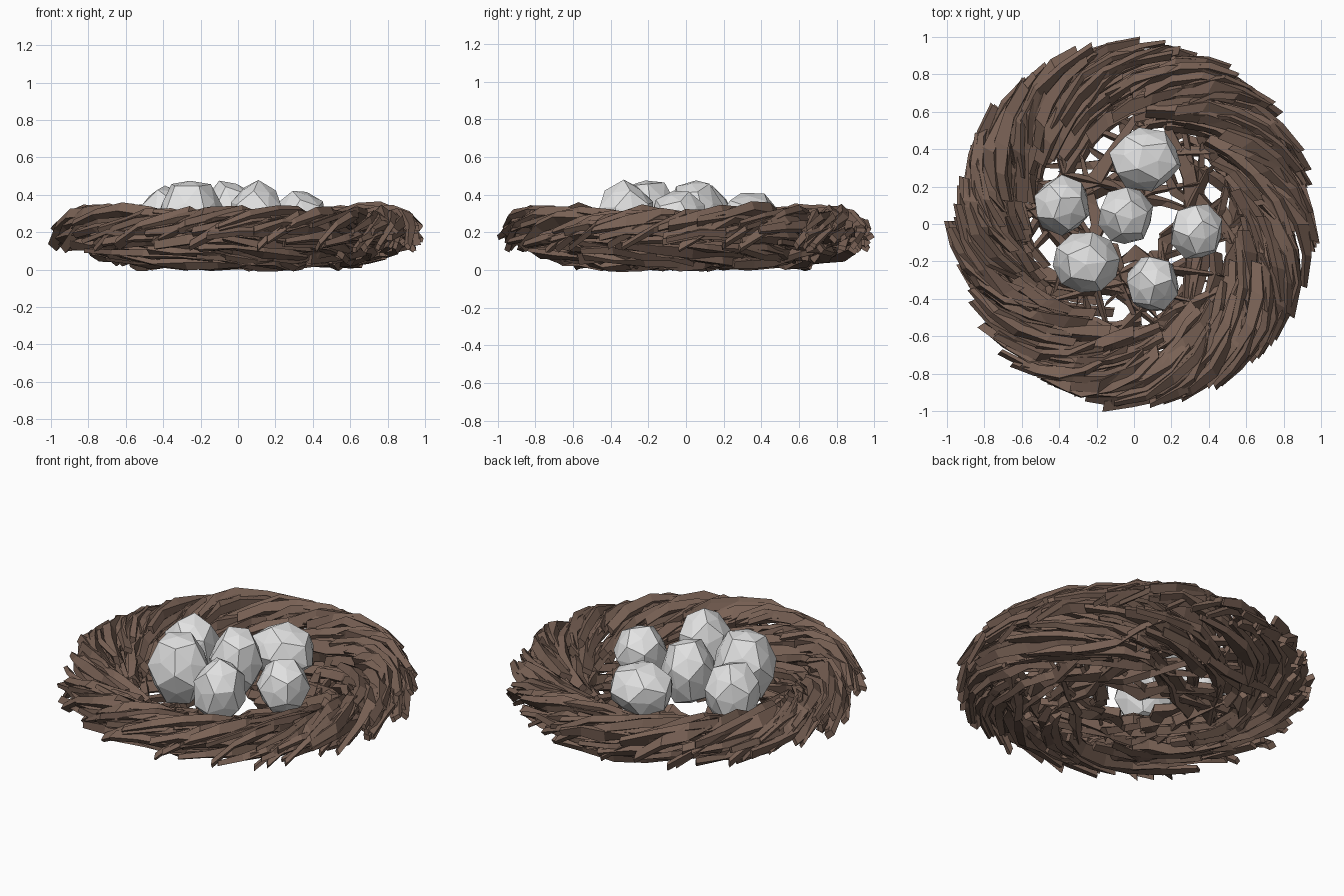
import bpy, bmesh, math, random
from mathutils import Vector, Matrix, Euler

random.seed(11)
cube = bpy.data.objects.get("Cube")
if cube:
    bpy.data.objects.remove(cube)


def material(name, rgb):
    m = bpy.data.materials.new(name)
    m.use_nodes = True
    m.diffuse_color = (*rgb, 1)
    m.node_tree.nodes["Principled BSDF"].inputs["Base Color"].default_value = (*rgb, 1)
    return m


twig_brown = material("twig brown", (0.19, 0.12, 0.09))
egg_grey = material("egg grey", (0.77, 0.77, 0.77))


def finish(bm, name, mat):
    bmesh.ops.recalc_face_normals(bm, faces=bm.faces)
    mesh = bpy.data.meshes.new(name)
    bm.to_mesh(mesh)
    bm.free()
    mesh.materials.append(mat)
    ob = bpy.data.objects.new(name, mesh)
    bpy.context.collection.objects.link(ob)
    return ob


def jit(a):
    return random.uniform(-a, a)


def add_twig(bm, angle, span, r, z, width, thick, steps=5):
    """Four-sided stick swirling clockwise; r and z are start, middle, end."""
    roll = jit(1.2)
    rings = []
    for i in range(steps):
        t = i / (steps - 1)
        blend = ((1 - t) * (1 - 2 * t), 4 * t * (1 - t), t * (2 * t - 1))
        rad = sum(b * v for b, v in zip(blend, r)) + jit(0.012)
        h = sum(b * v for b, v in zip(blend, z)) + jit(0.012)
        a = angle - span * t
        out = Vector((math.cos(a), math.sin(a), 0))
        up = Vector((0, 0, 1))
        size = 0.7 + 0.5 * math.sin(math.pi * min(1, t + 0.15)) + jit(0.15)
        tw = roll + jit(0.4)
        side = (out * math.cos(tw) + up * math.sin(tw)) * width * size / 2
        top = (up * math.cos(tw) - out * math.sin(tw)) * thick * size / 2
        c = out * rad + up * h
        rings.append([bm.verts.new(c + side * u + top * v)
                      for u, v in ((-1, -1), (1, -1), (1, 1), (-1, 1))])
    for p, q in zip(rings, rings[1:]):
        for k in range(4):
            bm.faces.new((p[k], p[k - 1], q[k - 1], q[k]))
    bm.faces.new(rings[0])
    bm.faces.new(rings[-1][::-1])


# Woven layers: name, count, span, radii, heights, radius and height jitter
layers = [
    ("rim_twigs", 44, 0.72, (0.69, 0.83, 0.94), (0.24, 0.29, 0.22), 0.035, 0.02),
    ("drooping_twigs", 34, 0.62, (0.70, 0.88, 0.955), (0.25, 0.275, 0.13), 0.02, 0.025),
    ("outer_twigs", 36, 0.66, (0.75, 0.88, 0.955), (0.14, 0.20, 0.17), 0.025, 0.04),
    ("under_rim_twigs", 38, 0.75, (0.64, 0.78, 0.90), (0.085, 0.12, 0.14), 0.045, 0.03),
    ("inner_rim_twigs", 34, 0.8, (0.61, 0.71, 0.84), (0.17, 0.23, 0.27), 0.035, 0.03),
    ("wall_twigs", 26, 0.85, (0.56, 0.65, 0.76), (0.10, 0.15, 0.20), 0.04, 0.03),
    ("base_twigs", 22, 0.9, (0.48, 0.60, 0.74), (0.05, 0.06, 0.085), 0.05, 0.02),
    ("weave_twigs", 22, -0.9, (0.62, 0.62, 0.78), (0.06, 0.08, 0.14), 0.07, 0.025),
    ("floor_twigs", 16, 2.1, (0.55, 0.23, 0.50), (0.075, 0.055, 0.075), 0.10, 0.02),
    ("crossing_twigs", 14, -1.7, (0.62, 0.36, 0.62), (0.085, 0.055, 0.085), 0.08, 0.02),
]
for name, count, span, radii, heights, rj, zj in layers:
    bm = bmesh.new()
    for i in range(count):
        dr, dz = jit(rj), jit(zj)
        add_twig(bm, math.tau * (i + jit(0.5)) / count, span * random.uniform(0.8, 1.2),
                 [v + dr for v in radii], [v + dz for v in heights],
                 random.uniform(0.045, 0.075), random.uniform(0.03, 0.05))
    finish(bm, name, twig_brown)

# Eggs: faceted from twelve shallow five-sided caps
eggs = [  # centre, half sizes
    ((0.06, 0.345, 0.26), (0.20, 0.175, 0.16)),
    ((-0.385, 0.10, 0.26), (0.16, 0.165, 0.195)),
    ((-0.045, 0.045, 0.28), (0.155, 0.16, 0.21)),
    ((0.335, -0.04, 0.265), (0.15, 0.16, 0.165)),
    ((-0.255, -0.205, 0.28), (0.185, 0.17, 0.22)),
    ((0.10, -0.32, 0.28), (0.15, 0.16, 0.20)),
]
for n, (centre, half) in enumerate(eggs, 1):
    ball = bmesh.new()
    bmesh.ops.create_icosphere(ball, subdivisions=1, radius=1)
    points = [f.calc_center_median().normalized() for f in ball.faces]
    points += [v.co.normalized() * 0.89 for v in ball.verts]
    ball.free()
    bm = bmesh.new()
    turn = Euler((jit(0.6), jit(0.6), jit(3))).to_matrix()
    for p in points:
        bm.verts.new(Vector(centre) + Matrix.Diagonal(half) @ (turn @ p))
    bmesh.ops.convex_hull(bm, input=bm.verts)
    finish(bm, f"egg_{n}", egg_grey)
